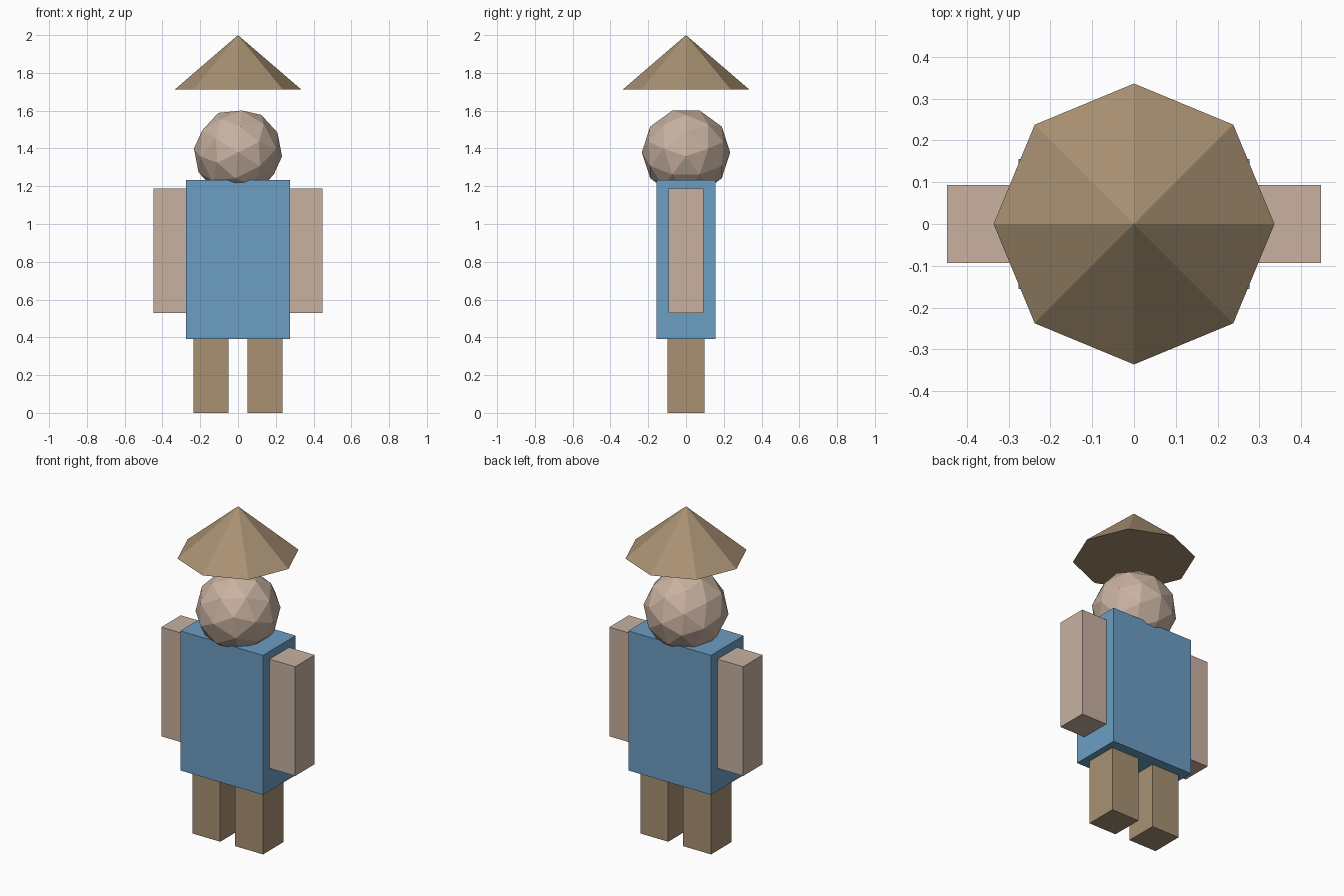
import bpy
import math

cube = bpy.data.objects.get("Cube")
if cube:
    bpy.data.objects.remove(cube, do_unlink=True)


def make_material(name, rgb):
    mat = bpy.data.materials.new(name)
    mat.use_nodes = True
    color = (*rgb, 1.0)
    mat.diffuse_color = color
    mat.node_tree.nodes["Principled BSDF"].inputs["Base Color"].default_value = color
    return mat


skin = make_material("skin", (0.578, 0.440, 0.352))
tan = make_material("straw_tan", (0.392, 0.283, 0.171))
blue = make_material("shirt_blue", (0.150, 0.337, 0.552))


def finish(name, mat):
    obj = bpy.context.object
    obj.name = obj.data.name = name
    obj.data.materials.append(mat)
    bpy.ops.object.transform_apply(location=True, rotation=True, scale=True)
    bpy.ops.object.shade_flat()
    return obj


def box(name, mat, x, y, z):
    """Box from (low, high) ranges on each axis."""
    ranges = (x, y, z)
    bpy.ops.mesh.primitive_cube_add(size=1, location=[(a + b) / 2 for a, b in ranges])
    bpy.context.object.scale = [b - a for a, b in ranges]
    return finish(name, mat)


# Torso
box("torso", blue, (-0.276, 0.276), (-0.156, 0.156), (0.392, 1.234))

# Arms and legs, one per side
for side, sign in (("left", 1), ("right", -1)):
    arm_x = sorted((sign * 0.26, sign * 0.447))
    leg_x = sorted((sign * 0.05, sign * 0.236))
    box(side + "_arm", skin, arm_x, (-0.093, 0.093), (0.528, 1.187))
    box(side + "_leg", tan, leg_x, (-0.098, 0.098), (0, 0.392))

# Faceted head, tilted so that an edge midpoint points straight up
bpy.ops.mesh.primitive_ico_sphere_add(
    subdivisions=2, radius=0.234, location=(0, 0, 1.379),
    rotation=(0, math.atan(2) / 2, 0))
finish("head", skin)

# Eight-sided conical hat floating above the head
bpy.ops.mesh.primitive_cone_add(
    vertices=8, radius1=0.336, radius2=0, depth=0.289, location=(0, 0, 1.8555))
finish("hat", tan)
